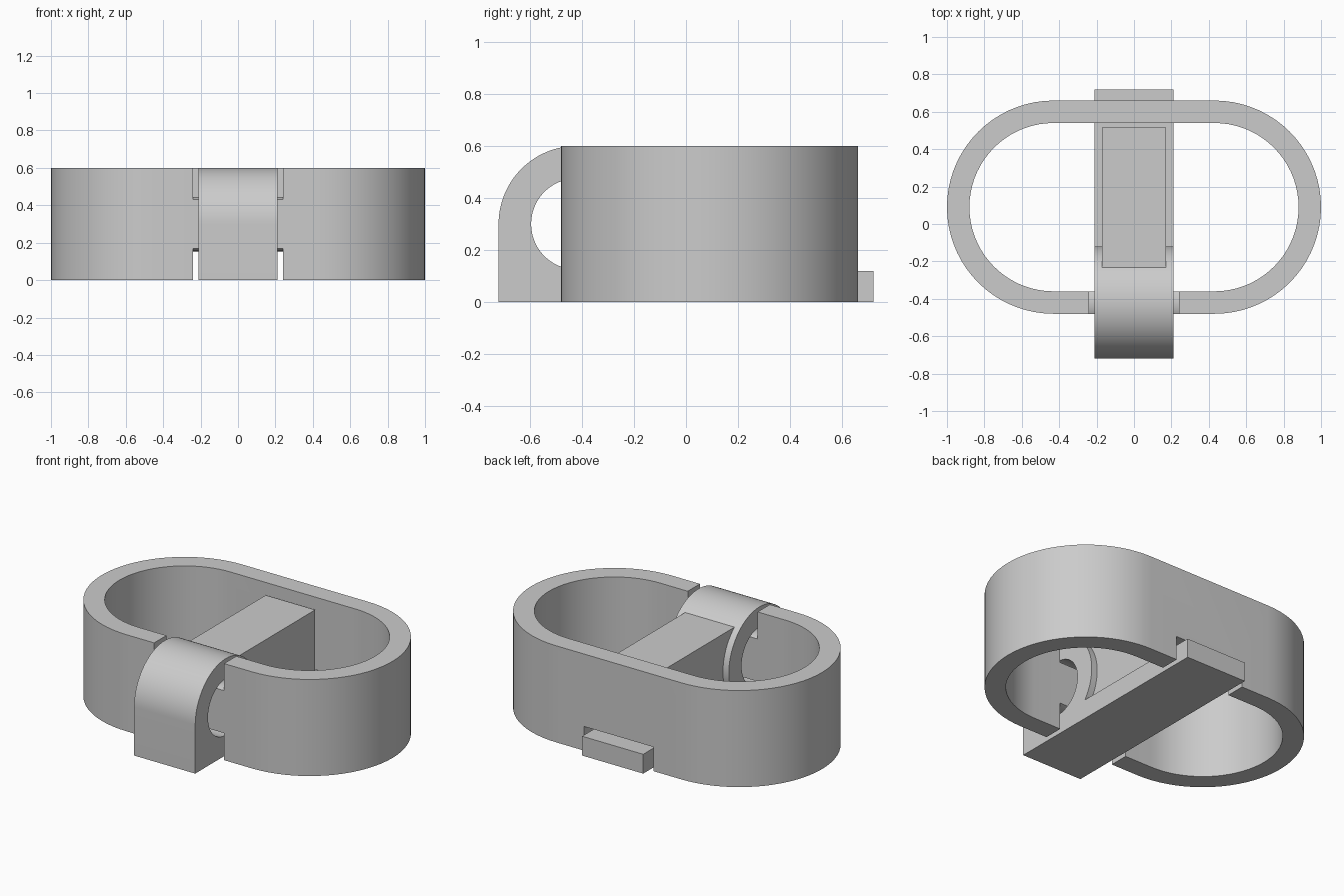
import bpy, bmesh, math
from mathutils import Vector

if "Cube" in bpy.data.objects:
    bpy.data.objects.remove(bpy.data.objects["Cube"], do_unlink=True)

grey = bpy.data.materials.new("plain grey")
grey.use_nodes = True
grey.diffuse_color = (0.6, 0.6, 0.6, 1)
grey.node_tree.nodes["Principled BSDF"].inputs["Base Color"].default_value = (0.6, 0.6, 0.6, 1)


def arc(cx, cy, r, start, end, steps):
    """Points along an arc, angles in degrees."""
    angles = [math.radians(start + (end - start) * i / steps) for i in range(steps + 1)]
    return [(cx + r * math.cos(a), cy + r * math.sin(a)) for a in angles]


def prism(name, points, low, high, axis="Z"):
    """Extrude an outline: (x, y) along Z, or (y, z) along X."""
    place = (lambda p, d: Vector((p[0], p[1], d))) if axis == "Z" else \
            (lambda p, d: Vector((d, p[0], p[1])))
    bm = bmesh.new()
    face = bm.faces.new([bm.verts.new(place(p, low)) for p in points])
    new = bmesh.ops.extrude_face_region(bm, geom=[face])["geom"]
    shift = place((0, 0), high - low)
    bmesh.ops.translate(bm, vec=shift, verts=[v for v in new if isinstance(v, bmesh.types.BMVert)])
    bmesh.ops.recalc_face_normals(bm, faces=bm.faces)
    mesh = bpy.data.meshes.new(name)
    bm.to_mesh(mesh)
    bm.free()
    mesh.materials.append(grey)
    obj = bpy.data.objects.new(name, mesh)
    bpy.context.collection.objects.link(obj)
    return obj


def rect(x0, y0, x1, y1):
    return [(x0, y0), (x1, y0), (x1, y1), (x0, y1)]


def activate(obj):
    bpy.ops.object.select_all(action="DESELECT")
    obj.select_set(True)
    bpy.context.view_layer.objects.active = obj


def cut(obj, cutter):
    cutter.hide_render = True
    mod = obj.modifiers.new("cut", "BOOLEAN")
    mod.operation, mod.solver, mod.object = "DIFFERENCE", "EXACT", cutter
    activate(obj)
    bpy.ops.object.modifier_apply(modifier=mod.name)
    bpy.data.objects.remove(cutter, do_unlink=True)


def stadium(r):
    return arc(0.43, 0.09, r, -90, 90, 36) + arc(-0.43, 0.09, r, 90, 270, 36)


HEIGHT, GAP = 0.6, 0.24
HOOK_Y, HOOK_Z = -0.42, 0.3

# Oval band, open at the front and notched low at the back
band = prism("oval_band", stadium(0.57), 0, HEIGHT)
cut(band, prism("inside_cutter", stadium(0.45), -0.1, HEIGHT + 0.1))
cut(band, prism("front_gap_cutter", rect(-GAP, -0.6, GAP, -0.2), -0.1, HEIGHT + 0.1))
cut(band, prism("back_notch_cutter", rect(-GAP, 0.4, GAP, 0.8), -0.1, 0.15))

# Hinge pin: a round rod trimmed flush with the band wall
half = math.degrees(math.acos(0.06 / 0.145))
pin = prism("hinge_pin",
            arc(HOOK_Y, HOOK_Z, 0.145, half, 180 - half, 16)
            + arc(HOOK_Y, HOOK_Z, 0.145, 180 + half, 360 - half, 16),
            -GAP, GAP, "X")

# Latch: flat bar whose front end rises into a knuckle around the pin
start = -math.degrees(math.asin(0.18 / 0.3))
outline = [(-0.72, 0), (0.72, 0), (0.72, 0.12)] + arc(HOOK_Y, HOOK_Z, 0.3, start, 180, 60)
latch = prism("latch_bar", outline, -0.21, 0.21, "X")
cut(latch, prism("pin_hole_cutter", arc(HOOK_Y, HOOK_Z, 0.175, 0, 354, 59), -0.3, 0.3, "X"))

# Raised block on the bar behind the knuckle
block = prism("raised_block", rect(-0.235, 0.11, 0.515, 0.535), -0.17, 0.17, "X")

for obj in (band, pin, latch, block):
    activate(obj)
    bpy.ops.object.shade_smooth_by_angle(angle=math.radians(30))
